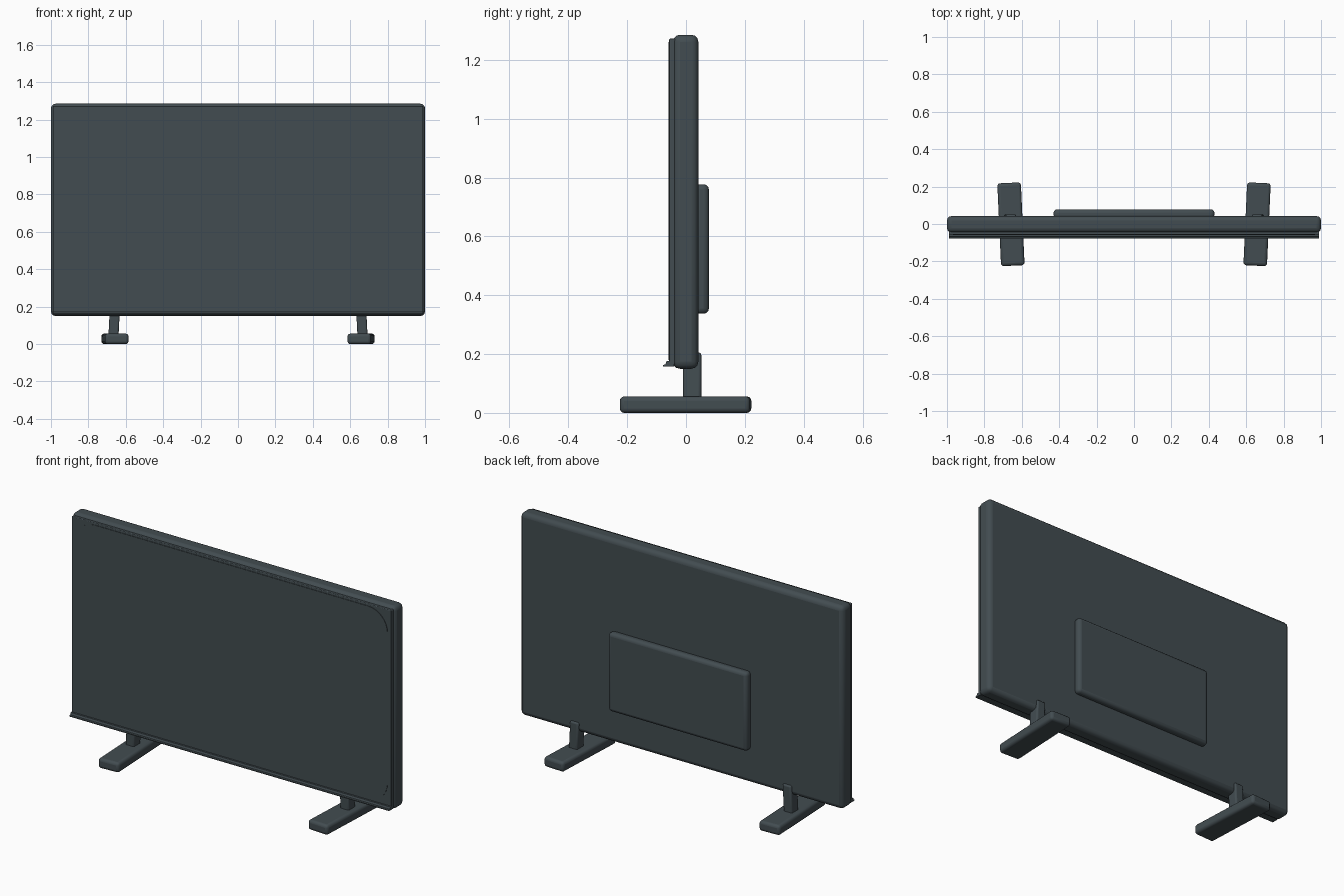
import bpy, bmesh, math

if "Cube" in bpy.data.objects:
    bpy.data.objects.remove(bpy.data.objects["Cube"])

charcoal = bpy.data.materials.new("charcoal plastic")
charcoal.diffuse_color = (0.055, 0.073, 0.082, 1)
charcoal.use_nodes = True
charcoal.node_tree.nodes["Principled BSDF"].inputs["Base Color"].default_value = charcoal.diffuse_color


def finish(name, bm, bevel=0.0, segments=3):
    bmesh.ops.recalc_face_normals(bm, faces=bm.faces)
    mesh = bpy.data.meshes.new(name)
    bm.to_mesh(mesh)
    bm.free()
    obj = bpy.data.objects.new(name, mesh)
    bpy.context.collection.objects.link(obj)
    mesh.materials.append(charcoal)
    if bevel:
        mod = obj.modifiers.new("rounded edges", 'BEVEL')
        mod.width = bevel
        mod.segments = segments
        mod.limit_method = 'ANGLE'
    bpy.ops.object.select_all(action='DESELECT')
    obj.select_set(True)
    bpy.context.view_layer.objects.active = obj
    bpy.ops.object.shade_smooth_by_angle(angle=math.radians(35))
    return obj


def box(name, x, y, z, bevel):
    """Box between (min, max) pairs."""
    bm = bmesh.new()
    bmesh.ops.create_cube(bm, size=1)
    for v in bm.verts:
        for i, (lo, hi) in enumerate((x, y, z)):
            v.co[i] = (lo + hi) / 2 + v.co[i] * (hi - lo)
    return finish(name, bm, bevel)


def extrude(name, points, vector, bevel=0.0):
    bm = bmesh.new()
    face = bm.faces.new([bm.verts.new(p) for p in points])
    ext = bmesh.ops.extrude_face_region(bm, geom=[face])
    verts = [g for g in ext["geom"] if isinstance(g, bmesh.types.BMVert)]
    bmesh.ops.translate(bm, verts=verts, vec=vector)
    return finish(name, bm, bevel, 2)


# Cabinet, front frame and rear electronics housing
box("cabinet", (-1, 1), (-0.045, 0.042), (0.15, 1.285), 0.024)
box("front_frame", (-0.99, 0.99), (-0.057, -0.035), (0.165, 1.272), 0.004)
box("rear_housing", (-0.43, 0.43), (0.03, 0.078), (0.337, 0.777), 0.018)

# Screen panel with rounded corners
r, half_w, low, high = 0.12, 0.967, 0.18, 1.26
outline = []
for cx, cz, start in ((half_w - r, high - r, 0), (r - half_w, high - r, 90),
                      (r - half_w, low + r, 180), (half_w - r, low + r, 270)):
    for k in range(9):
        a = math.radians(start + k * 11.25)
        outline.append((cx + r * math.cos(a), -0.0595, cz + r * math.sin(a)))
extrude("screen", outline, (0, 0.006, 0))

# Flared lip under the screen
lip = [(-0.04, 0.158), (-0.078, 0.158), (-0.078, 0.163), (-0.07, 0.165),
       (-0.066, 0.176), (-0.04, 0.178)]
extrude("bottom_lip", [(-0.99, y, z) for y, z in lip], (1.98, 0, 0))

# Feet splayed slightly outward at the rear, each with an upright neck
for side, label in ((-1, "left"), (1, "right")):
    foot = box(label + "_foot", (-0.063, 0.063), (-0.223, 0.22),
               (0, 0.056), 0.015)
    foot.location.x = side * 0.658
    foot.rotation_euler.z = -side * math.radians(2.6)
    neck = box(label + "_neck", (-0.027, 0.027), (-0.01, 0.052),
               (0.04, 0.205), 0.009)
    for v in neck.data.vertices:      # slight outward lean toward the floor
        v.co.x += side * (0.666 - 0.05 * (v.co.z - 0.04))
